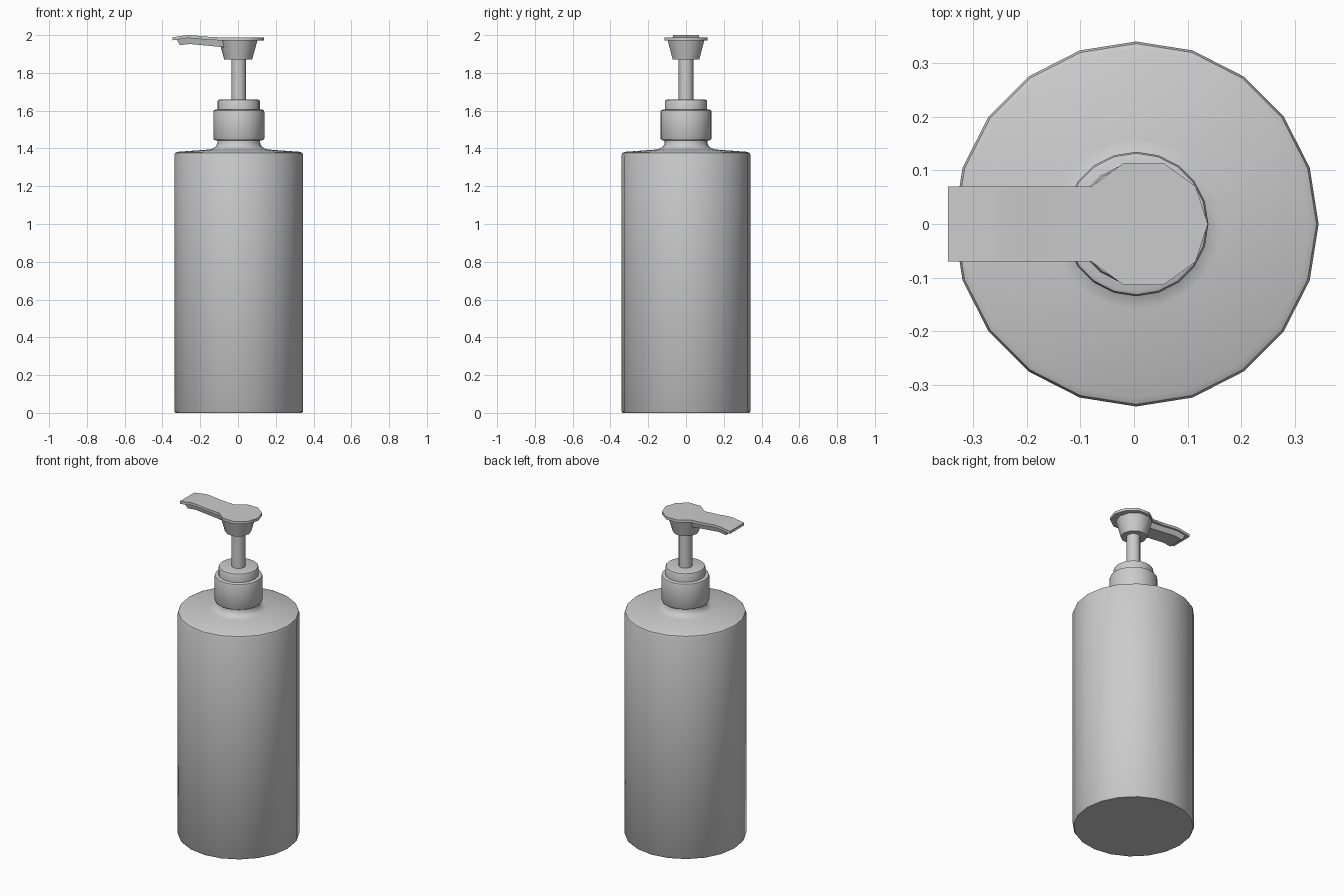
import bpy, bmesh, math

if "Cube" in bpy.data.objects:
    bpy.data.objects.remove(bpy.data.objects["Cube"])

CX = 0.004  # axis of the bottle; the nozzle overhangs slightly on -x


def finish(name, bm, smooth=True):
    bmesh.ops.recalc_face_normals(bm, faces=bm.faces)
    me = bpy.data.meshes.new(name)
    bm.to_mesh(me)
    bm.free()
    ob = bpy.data.objects.new(name, me)
    bpy.context.collection.objects.link(ob)
    if smooth:
        bpy.ops.object.select_all(action='DESELECT')
        ob.select_set(True)
        bpy.context.view_layer.objects.active = ob
        bpy.ops.object.shade_smooth_by_angle(angle=math.radians(38))
    return ob


def lathe(name, profile, sides, cx=CX):
    """Turn a (radius, z) profile into a capped solid."""
    bm = bmesh.new()
    rings = []
    for r, z in profile:
        rings.append([bm.verts.new((cx + r * math.cos(2 * math.pi * i / sides),
                                    r * math.sin(2 * math.pi * i / sides), z))
                      for i in range(sides)])
    for a, b in zip(rings, rings[1:]):
        for i in range(sides):
            j = (i + 1) % sides
            bm.faces.new((a[i], a[j], b[j], b[i]))
    bm.faces.new(rings[0][::-1])
    bm.faces.new(rings[-1])
    return finish(name, bm)


# bottle with rounded shoulder and flared neck
lathe("bottle_body", [(0.335, 0), (0.341, 0.008), (0.341, 1.366), (0.337, 1.376),
                      (0.325, 1.382), (0.16, 1.394), (0.135, 1.4), (0.12, 1.412),
                      (0.113, 1.43), (0.113, 1.46)], 20)

# screw cap and collar
lathe("screw_cap", [(0.122, 1.443), (0.131, 1.446), (0.135, 1.453), (0.135, 1.594),
                    (0.132, 1.602), (0.125, 1.605)], 20)
lathe("collar", [(0.112, 1.6), (0.112, 1.65), (0.109, 1.656), (0.103, 1.658)], 20)

# pump stem and tapered head
lathe("pump_stem", [(0.039, 1.65), (0.039, 1.88)], 12)
lathe("pump_head", [(0.074, 1.871), (0.103, 1.976)], 10, 0.001)

# press plate: ten-sided disc running into a bent nozzle strip
bm = bmesh.new()
disc = [bm.verts.new((0.018 + 0.12 * math.cos(math.radians(36 * i)),
                      0.12 * math.sin(math.radians(36 * i)), 1.987))
        for i in range(-4, 5)]
top = [bm.faces.new(disc)]
edge = (disc[-1], disc[0])
for x, z in [(-0.17, 1.992), (-0.235, 1.999), (-0.27, 2.0), (-0.348, 1.988)]:
    pair = (bm.verts.new((x, 0.07, z)), bm.verts.new((x, -0.07, z)))
    top.append(bm.faces.new((edge[0], pair[0], pair[1], edge[1])))
    edge = pair
ext = bmesh.ops.extrude_face_region(bm, geom=top, use_keep_orig=True)
for v in ext["geom"]:
    if isinstance(v, bmesh.types.BMVert):
        v.co.z -= 0.016
finish("press_plate", bm)

# channel under the nozzle strip
bm = bmesh.new()
sections = [(-0.325, 1.978, -0.308, 1.947), (-0.26, 1.988, -0.255, 1.953),
            (-0.17, 1.98, -0.17, 1.945), (-0.06, 1.975, -0.06, 1.934)]
loops = []
for xt, zt, xb, zb in sections:
    loops.append([bm.verts.new(p) for p in ((xt, -0.06, zt), (xt, 0.06, zt),
                                            (xb, 0.05, zb), (xb, -0.05, zb))])
for a, b in zip(loops, loops[1:]):
    for i in range(4):
        j = (i + 1) % 4
        bm.faces.new((a[i], a[j], b[j], b[i]))
bm.faces.new(loops[0])
bm.faces.new(loops[-1])
finish("nozzle_channel", bm)
